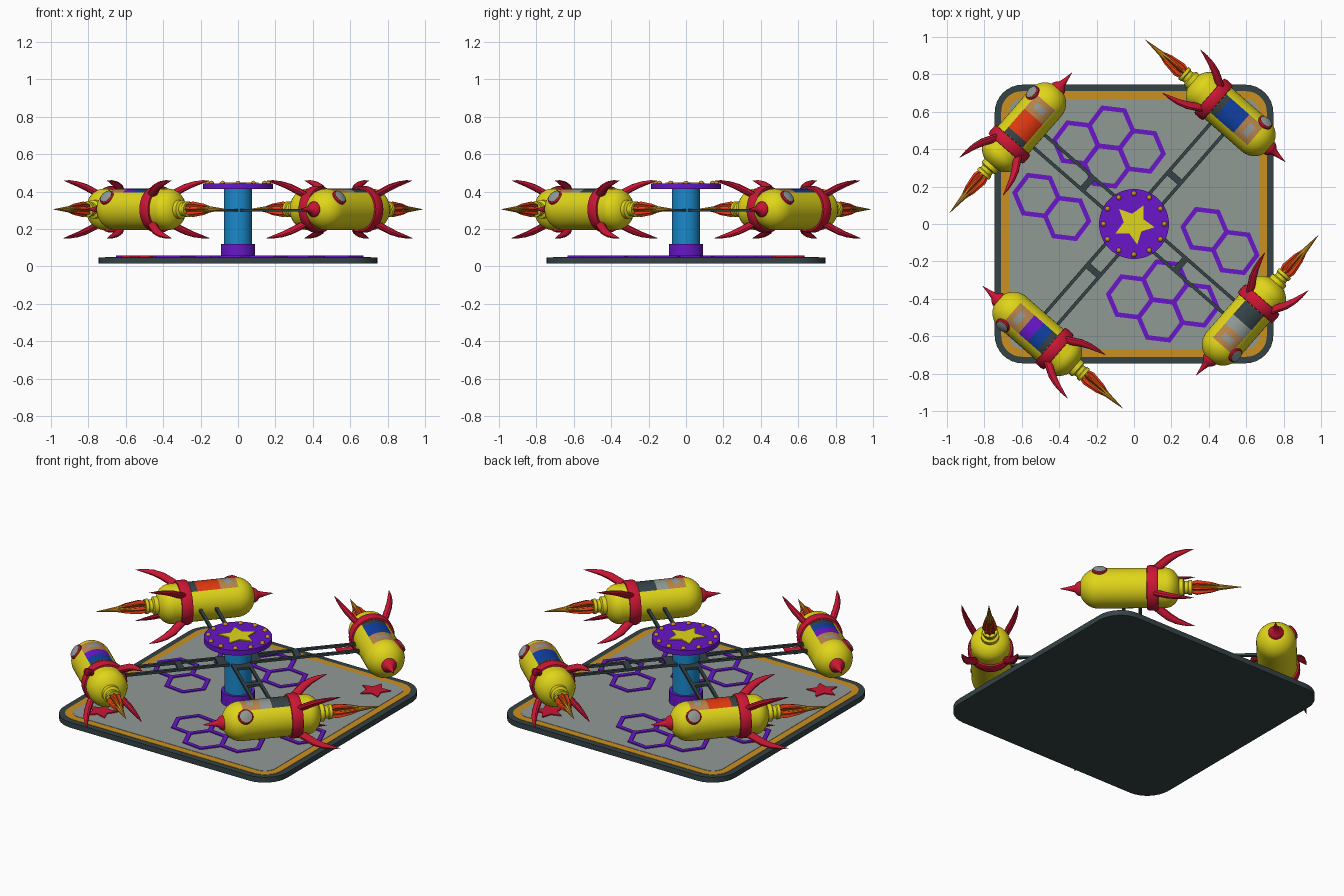
import bpy, bmesh
from math import sin, cos, atan2, pi, radians
from mathutils import Matrix, Vector

cube = bpy.data.objects.get("Cube")
if cube:
    bpy.data.objects.remove(cube)


def material(name, rgb):
    m = bpy.data.materials.new(name)
    m.use_nodes = True
    m.diffuse_color = (*rgb, 1)
    m.node_tree.nodes["Principled BSDF"].inputs["Base Color"].default_value = (*rgb, 1)
    return m


YELLOW = material("yellow", (0.75, 0.67, 0.01))
RED = material("crimson", (0.6, 0.008, 0.035))
PURPLE = material("purple", (0.14, 0.008, 0.58))
BLUE = material("sky_blue", (0.01, 0.25, 0.6))
DARK = material("dark_slate", (0.035, 0.055, 0.06))
GREY = material("grey", (0.28, 0.32, 0.3))
ORANGE = material("orange", (0.6, 0.28, 0.015))
SCARLET = material("scarlet", (0.75, 0.04, 0.005))
NAVY = material("navy", (0.005, 0.05, 0.36))
TAN = material("tan", (0.48, 0.23, 0.07))


def finish(name, bm, mats, matrix=Matrix(), smooth=True):
    bmesh.ops.recalc_face_normals(bm, faces=bm.faces)
    mesh = bpy.data.meshes.new(name)
    bm.to_mesh(mesh)
    bm.free()
    for m in mats:
        mesh.materials.append(m)
    ob = bpy.data.objects.new(name, mesh)
    bpy.context.collection.objects.link(ob)
    ob.matrix_world = matrix
    if smooth:
        bpy.ops.object.select_all(action="DESELECT")
        ob.select_set(True)
        bpy.context.view_layer.objects.active = ob
        bpy.ops.object.shade_smooth_by_angle(angle=radians(35))
    return ob


def skin(bm, rings, closed=False):
    """Join rings of vertices into a surface, capped unless closed."""
    n = len(rings[0])
    pairs = list(zip(rings, rings[1:])) + ([(rings[-1], rings[0])] if closed else [])
    for a, b in pairs:
        for i in range(n):
            j = (i + 1) % n
            bm.faces.new((a[i], a[j], b[j], b[i]))
    if not closed:
        bm.faces.new(rings[0])
        bm.faces.new(rings[-1])


def lathe(bm, profile, segs=32, closed=False, phase=0.0, flute=1.0, matrix=Matrix()):
    """Revolve (radius, height) points about local z."""
    rings = []
    for r, h in profile:
        ring = []
        for i in range(segs):
            a = phase + 2 * pi * i / segs
            k = r * (flute if i % 2 else 1)
            ring.append(bm.verts.new(matrix @ Vector((k * cos(a), k * sin(a), h))))
        rings.append(ring)
    skin(bm, rings, closed)


def prism(name, pts, z0, z1, mat, matrix=Matrix()):
    bm = bmesh.new()
    skin(bm, [[bm.verts.new((x, y, z)) for x, y in pts] for z in (z0, z1)])
    return finish(name, bm, [mat], matrix)


def rounded_square(half, r, steps=8):
    pts = []
    for q in range(4):
        cx, cy = [(1, 1), (-1, 1), (-1, -1), (1, -1)][q]
        for i in range(steps + 1):
            a = (q + i / steps) * pi / 2
            pts.append((cx * (half - r) + r * cos(a), cy * (half - r) + r * sin(a)))
    return pts


def star(r, turn):
    return [((r if i % 2 == 0 else r * 0.5) * cos(turn + i * pi / 5),
             (r if i % 2 == 0 else r * 0.5) * sin(turn + i * pi / 5)) for i in range(10)]


def turned(name, profile, mat, matrix=Matrix(), **kw):
    bm = bmesh.new()
    lathe(bm, profile, **kw)
    return finish(name, bm, [mat], matrix)


# Platform
prism("platform", rounded_square(0.745, 0.15), 0.015, 0.047, DARK)
prism("platform_border", rounded_square(0.71, 0.11), 0.046, 0.049, ORANGE)
prism("platform_deck", rounded_square(0.668, 0.07), 0.046, 0.051, GREY)

# Honeycomb outlines on the deck, two clusters facing each other
axis_a = Vector((cos(radians(23)), sin(radians(23)), 0)) * 0.203
axis_b = Vector((cos(radians(-37)), sin(radians(-37)), 0)) * 0.203
cells = [(0, 0), (1, 0), (0, 1), (1, 1), (3, -1), (3, 0)]
for side in range(2):
    bm = bmesh.new()
    for i, j in cells:
        centre = Vector((-0.03, -0.39, 0)) + i * axis_a + j * axis_b
        lathe(bm, [(0.132, 0.049), (0.132, 0.057), (0.104, 0.057), (0.104, 0.049)],
              segs=6, closed=True, phase=radians(53), matrix=Matrix.Translation(centre))
    finish("honeycomb", bm, [PURPLE], Matrix.Translation((0.01, 0, 0)) @ Matrix.Rotation(side * pi, 4, "Z"))

# Red deck stars
for s in (1, -1):
    prism("deck_star", star(0.09, radians(100)), 0.049, 0.057, RED,
          Matrix.Translation((0.535 * s, 0.54 * s, 0)))

# Centre column with its top disc, star and bulbs
turned("column_foot", [(0.092, 0.05), (0.092, 0.12)], PURPLE)
turned("column", [(0.075, 0.11), (0.075, 0.42)], BLUE)
turned("top_disc", [(0.187, 0.413), (0.187, 0.443)], PURPLE, segs=48)
prism("top_star", star(0.112, radians(63)), 0.442, 0.449, YELLOW)
bm = bmesh.new()
for i in range(12):
    a = i * pi / 6
    bmesh.ops.create_uvsphere(bm, u_segments=10, v_segments=6, radius=0.014,
                              matrix=Matrix.Translation((0.163 * cos(a), 0.163 * sin(a), 0.444)))
finish("bulbs", bm, [ORANGE])


def box(bm, size, at):
    bmesh.ops.create_cube(bm, size=1, matrix=Matrix.Translation(at) @ Matrix.Diagonal((*size, 1)))


def rocket_body(jacket, matrix):
    """Capsule whose top faces carry the cockpit and rider colours."""
    arc = [i * pi / 16 for i in range(9)]
    profile = [(0.11 * cos(t) + 0.0005, -0.19 - 0.08 * sin(t)) for t in reversed(arc)]
    profile += [(0.1105, x) for x in (-0.085, -0.05, 0.015, 0.08, 0.115, 0.15)]
    profile += [(0.11 * cos(t) + 0.0005, 0.18 + 0.105 * sin(t)) for t in arc]
    bm = bmesh.new()
    lathe(bm, profile, segs=40, matrix=TO_X)
    for f in bm.faces:
        c = f.calc_center_median()
        angle = atan2(abs(c.y), c.z)
        if angle < radians(36) and -0.085 < c.x < 0.18:
            if c.x < -0.05:
                f.material_index = 1
            elif c.x < 0.08:
                f.material_index = 2 if c.x < 0.015 else 3
            else:
                f.material_index = 5 if 0.115 < c.x < 0.15 and angle < radians(18) else 4
    finish("rocket_body", bm, [YELLOW, DARK, *jacket, TAN, GREY], matrix)


def fins(matrix):
    """Four curved horns swept back from the band."""
    path = [(-0.12, 0.095, 0.022), (-0.16, 0.128, 0.024), (-0.205, 0.165, 0.023),
            (-0.25, 0.19, 0.018), (-0.3, 0.207, 0.011), (-0.345, 0.218, 0.001)]
    bm = bmesh.new()
    for q in range(4):
        spin = Matrix.Rotation(pi / 4 + q * pi / 2, 4, "X")
        rings = []
        for i, (x, r, w) in enumerate(path):
            a, b = path[max(i - 1, 0)], path[min(i + 1, len(path) - 1)]
            t = Vector((b[0] - a[0], 0, b[1] - a[1])).normalized()
            n = Vector((-t.z, 0, t.x))
            rings.append([bm.verts.new(spin @ (Vector((x, 0, r)) + n * w * cos(k * pi / 5)
                                               + Vector((0, 0.7 * w * sin(k * pi / 5), 0))))
                          for k in range(10)])
        skin(bm, rings)
    finish("tail_fins", bm, [RED], matrix)


# Four arms and rockets around the column
TO_X = Matrix.Rotation(pi / 2, 4, "Y")
jackets = [(NAVY, NAVY), (SCARLET, SCARLET), (NAVY, PURPLE), (DARK, GREY)]
for q, jacket in enumerate(jackets):
    turn = Matrix.Rotation(radians(-41.1 + 90 * q), 4, "Z")
    place = turn @ Matrix.Translation((0, 0.782, 0.305))
    lying = place @ TO_X

    bm = bmesh.new()
    for s in (1, -1):
        box(bm, (0.018, 0.64, 0.014), (0.045 * s, 0.38, 0.3))
    box(bm, (0.1, 0.035, 0.014), (0, 0.33, 0.3))
    box(bm, (0.1, 0.06, 0.014), (0, 0.09, 0.3))
    finish("arm", bm, [DARK], turn, smooth=False)

    rocket_body(jacket, place)
    fins(place)
    turned("rocket_band", [(0.105, -0.15), (0.12, -0.148), (0.125, -0.135), (0.125, -0.1),
                           (0.12, -0.087), (0.105, -0.085)], RED, lying, segs=40)
    turned("nose_spike", [(0.042, 0.268), (0.042, 0.284), (0.034, 0.298), (0.02, 0.31),
                          (0.012, 0.34), (0.001, 0.391)], RED, lying, segs=20)
    turned("nozzle", [(0.05, -0.255), (0.05, -0.285), (0.036, -0.292), (0.036, -0.31),
                      (0.042, -0.315), (0.042, -0.332)], YELLOW, lying, segs=20)
    turned("flame_outer", [(0.032, -0.325), (0.042, -0.36), (0.03, -0.44), (0.002, -0.53)],
           SCARLET, lying, segs=16, flute=0.6)
    turned("flame_core", [(0.026, -0.325), (0.027, -0.38), (0.021, -0.45), (0.013, -0.51),
                          (0.001, -0.605)], ORANGE, lying, segs=10)

    # Porthole on the outer upper side
    port = place @ Matrix.Translation((0.172, 0, 0)) @ Matrix.Rotation(radians(-54), 4, "X")
    turned("porthole_rim", [(0.042, 0.085), (0.042, 0.112), (0.036, 0.118), (0.032, 0.118)],
           RED, port, segs=24)
    turned("porthole_glass", [(0.034, 0.1), (0.034, 0.119), (0.022, 0.123), (0.001, 0.125)],
           GREY, port, segs=24)
